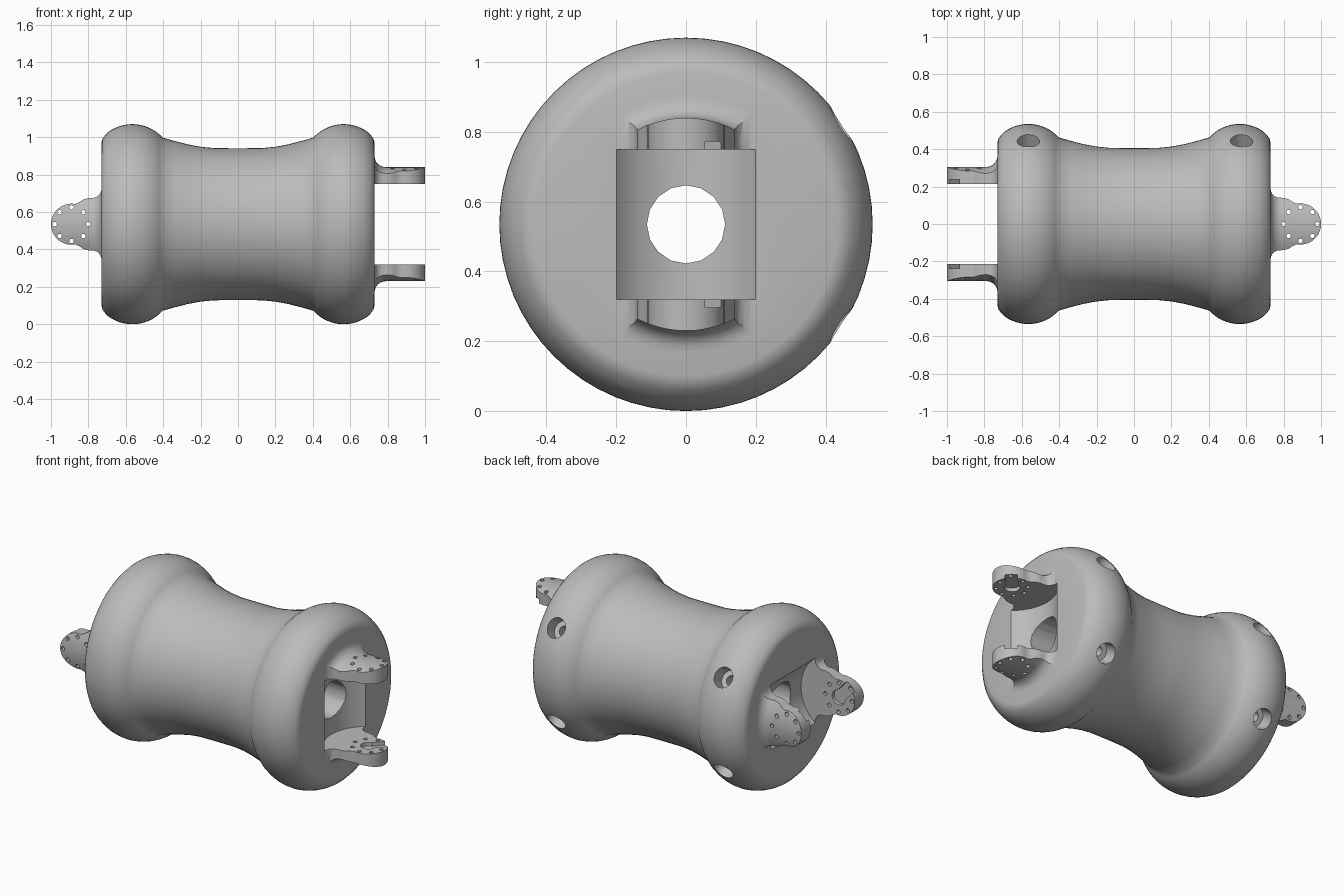
import bpy, bmesh, math
from math import sin, cos, radians, pi
from mathutils import Matrix, Vector

cube = bpy.data.objects.get("Cube")
if cube:
    bpy.data.objects.remove(cube, do_unlink=True)

AXIS_HEIGHT = 0.535
SIDES = 64

grey = bpy.data.materials.new("plain grey")
grey.use_nodes = True
colour = (0.5, 0.5, 0.5, 1)
grey.diffuse_color = colour
grey.node_tree.nodes["Principled BSDF"].inputs["Base Color"].default_value = colour


def finish(name, bm):
    bmesh.ops.remove_doubles(bm, verts=bm.verts, dist=1e-5)
    bmesh.ops.recalc_face_normals(bm, faces=bm.faces)
    mesh = bpy.data.meshes.new(name)
    bm.to_mesh(mesh)
    bm.free()
    mesh.materials.append(grey)
    ob = bpy.data.objects.new(name, mesh)
    bpy.context.collection.objects.link(ob)
    return ob


def lathe(name, profile):
    """Solid of revolution around x from (x, radius) points."""
    bm = bmesh.new()
    verts = [bm.verts.new((x, 0, r)) for x, r in profile]
    edges = [bm.edges.new(pair) for pair in zip(verts, verts[1:])]
    bmesh.ops.spin(bm, geom=verts + edges, axis=(1, 0, 0), cent=(0, 0, 0),
                   angle=2 * pi, steps=SIDES, use_merge=False)
    return finish(name, bm)


def prism(name, outline, z0, z1):
    bm = bmesh.new()
    face = bm.faces.new([bm.verts.new((x, y, z0)) for x, y in outline])
    top = bmesh.ops.extrude_face_region(bm, geom=[face])["geom"]
    bmesh.ops.translate(bm, vec=(0, 0, z1 - z0),
                        verts=[g for g in top if isinstance(g, bmesh.types.BMVert)])
    return finish(name, bm)


def rod(name, radius, start, end, sides=24):
    start, end = Vector(start), Vector(end)
    bm = bmesh.new()
    place = (Matrix.Translation((start + end) / 2)
             @ (end - start).to_track_quat('Z', 'Y').to_matrix().to_4x4())
    bmesh.ops.create_cone(bm, cap_ends=True, segments=sides, radius1=radius,
                          radius2=radius, depth=(end - start).length, matrix=place)
    return finish(name, bm)


def combine(ob, tool, operation='DIFFERENCE'):
    mod = ob.modifiers.new("cut", 'BOOLEAN')
    mod.operation, mod.solver, mod.object = operation, 'EXACT', tool
    bpy.context.view_layer.objects.active = ob
    bpy.ops.object.modifier_apply(modifier=mod.name)
    bpy.data.objects.remove(tool, do_unlink=True)


# Each end shares one layout; the left end of the picture plane is turned a quarter
ends = {"fork": Matrix.Identity(4),
        "crossed_fork": Matrix.Rotation(-pi / 2, 4, 'X') @ Matrix.Rotation(pi, 4, 'Z')}

# Waisted body with a rounded rim at each end
rim = [(0.565 + 0.218 * sin(radians(a)), 0.317 + 0.218 * cos(radians(a)))
       for a in range(-48, 37, 6)]
half = [(0.05, 0.406), (0.13, 0.407), (0.2, 0.414), (0.27, 0.427), (0.34, 0.445)]
half += rim + [(0.712, 0.474), (0.724, 0.458), (0.73, 0.435), (0.73, 0)]
body = lathe("body", [(-x, r) for x, r in reversed(half)] + half)

# Clearance pockets, centre bore and counterbored screw holes
for turn in ends.values():
    pocket = rod("pocket", 0.256, (0.89, 0, -0.215), (0.89, 0, 0.215), SIDES)
    pocket.data.transform(turn)
    combine(body, pocket)
combine(body, rod("bore", 0.112, (-0.8, 0, 0), (0.8, 0, 0), 16))
for x in (-0.565, 0.575):
    for angle in (radians(33), radians(-33)):
        out = Vector((0, cos(angle), sin(angle)))
        centre = Vector((x, 0, 0))
        combine(body, rod("counterbore", 0.06, centre + out * 0.44, centre + out * 0.6))
        combine(body, rod("screw_hole", 0.03, centre + out * 0.32, centre + out * 0.5, 16))

# Lug outline: flared root, shoulder and round tip
side = [(0.7, 0.185), (0.73, 0.185), (0.736, 0.165), (0.75, 0.149), (0.77, 0.141),
        (0.8, 0.14), (0.828, 0.132), (0.848, 0.118)]
side += [(0.89 + 0.11 * cos(radians(a)), 0.11 * sin(radians(a))) for a in range(100, 0, -10)]
outline = side + [(1, 0)] + [(x, -y) for x, y in reversed(side)]


def make_lug(name):
    lug = prism(name, outline, 0.215, 0.45)
    # Outer face follows a cylinder with a fillet into the body
    fillet = [(0.79 - 0.06 * sin(radians(a)), 0.365 - 0.06 * cos(radians(a)))
              for a in range(90, -1, -15)]
    combine(lug, lathe("outer", [(0.6, 0), (0.6, 0.365)] + fillet
                       + [(1.1, 0.305), (1.1, 0)]), 'INTERSECT')
    # Ring of small holes
    for i in range(8):
        x, y = 0.89 + 0.09 * cos(i * pi / 4), 0.09 * sin(i * pi / 4)
        combine(lug, rod("small_hole", 0.012, (x, y, 0.1), (x, y, 0.5), 12))
    # Shallow hub recess with a slanted slot on the inner face
    combine(lug, rod("hub_recess", 0.045, (0.89, 0, 0.19), (0.89, 0, 0.238)))
    slot = prism("slot", [(0, -0.035), (0.2, -0.035), (0.2, 0.035), (0, 0.035)], 0.19, 0.238)
    slot.data.transform(Matrix.Translation((0.89, 0, 0)) @ Matrix.Rotation(radians(48), 4, 'Z'))
    combine(lug, slot)
    return lug


parts = [body]
for end, turn in ends.items():
    for label, flip in (("lug_a", 1), ("lug_b", -1)):
        lug = make_lug(end + "_" + label)
        lug.data.transform(turn @ Matrix.Diagonal((1, 1, flip, 1)))
        if flip < 0:
            lug.data.flip_normals()
        parts.append(lug)

# Raise onto the ground and smooth the curved faces
for ob in parts:
    ob.data.transform(Matrix.Translation((0, 0, AXIS_HEIGHT)))
    bpy.ops.object.select_all(action='DESELECT')
    ob.select_set(True)
    bpy.context.view_layer.objects.active = ob
    bpy.ops.object.shade_smooth_by_angle(angle=radians(30))
